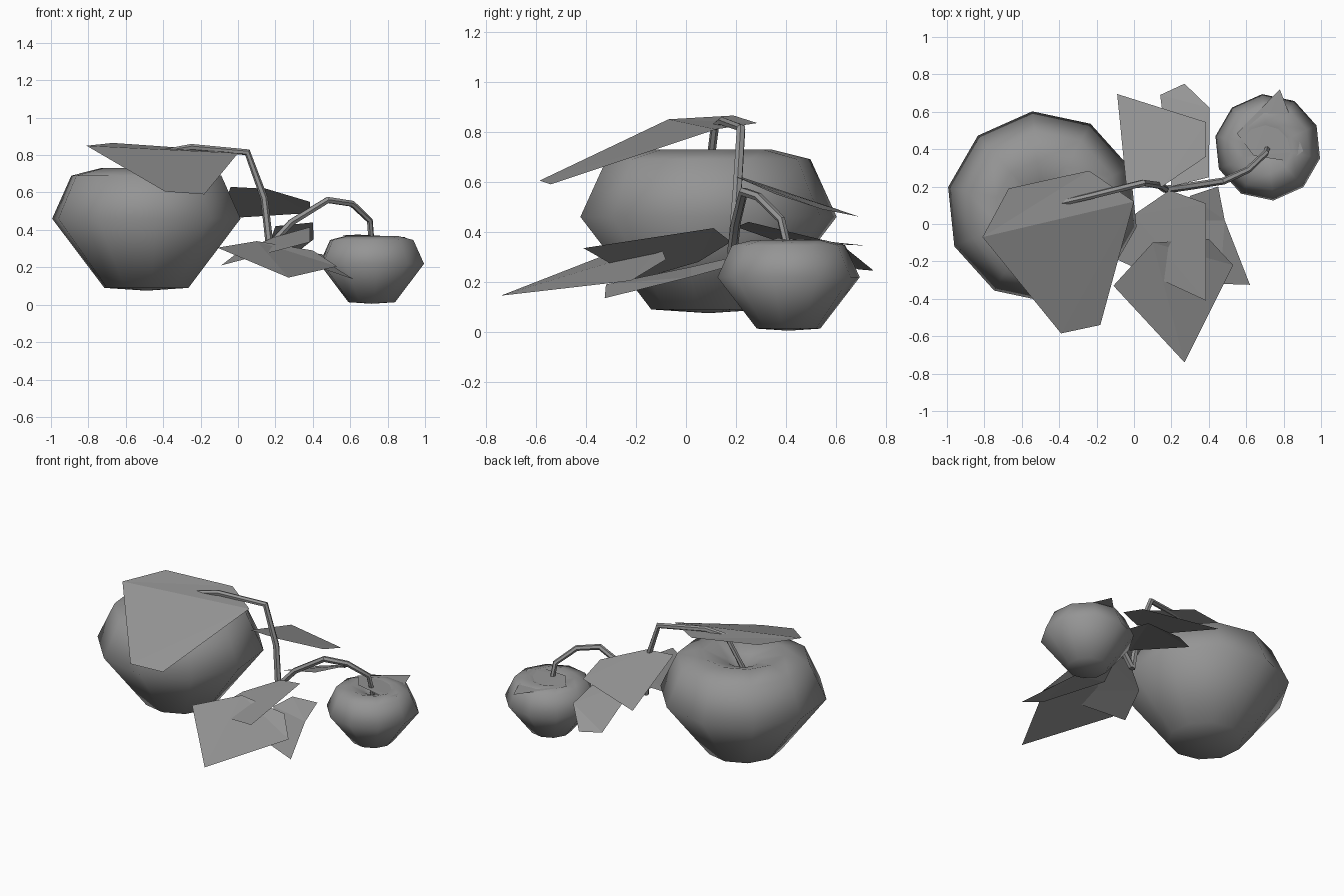
import bpy
import bmesh
import math

scene = bpy.context.scene
default_cube = bpy.data.objects.get("Cube")
if default_cube:
    bpy.data.objects.remove(default_cube, do_unlink=True)

# One matte grey for everything
grey = bpy.data.materials.new("plain grey")
grey.use_nodes = True
colour = (0.3, 0.3, 0.3, 1.0)
grey.diffuse_color = colour
shader = grey.node_tree.nodes["Principled BSDF"]
shader.inputs["Base Color"].default_value = colour
shader.inputs["Roughness"].default_value = 0.9


def finish(bm, name, smooth):
    mesh = bpy.data.meshes.new(name)
    for face in bm.faces:
        face.smooth = smooth
    bm.to_mesh(mesh)
    bm.free()
    mesh.materials.append(grey)
    obj = bpy.data.objects.new(name, mesh)
    scene.collection.objects.link(obj)
    return obj


# Ten-sided squat fruit with a dimple around the stalk
PROFILE = [(0.23, 0.015), (0.515, 0.385), (0.41, 0.615), (0.25, 0.655), (0.1, 0.6)]
SIDES = 10


def fruit(name, centre, scale):
    cx, cy, cz = centre
    bm = bmesh.new()

    def point(radius, height, angle):
        return bm.verts.new((cx + scale * radius * math.cos(angle),
                             cy + scale * radius * math.sin(angle),
                             cz + scale * height))

    angles = [math.radians(24) + math.tau * i / SIDES for i in range(SIDES)]
    rings = [[point(r, h, a) for a in angles] for r, h in PROFILE]
    bottom = point(0, 0, 0)
    top = point(0, 0.54, 0)
    for i in range(SIDES):
        j = (i + 1) % SIDES
        for low, high in zip(rings, rings[1:]):
            bm.faces.new((low[i], low[j], high[j], high[i]))
        bm.faces.new((bottom, rings[0][j], rings[0][i]))
        bm.faces.new((top, rings[-1][i], rings[-1][j]))
    bmesh.ops.recalc_face_normals(bm, faces=bm.faces[:])
    return finish(bm, name, True)


fruit("large_fruit", (-0.49, 0.09, 0.075), 1.0)
fruit("small_fruit", (0.715, 0.41, 0.005), 0.555)


# Flat, angular leaves
def leaf(name, corners):
    bm = bmesh.new()
    bm.faces.new([bm.verts.new(c) for c in corners])
    bm.normal_update()
    face = bm.faces[:][0]
    if face.normal.z < 0:
        face.normal_flip()
    bmesh.ops.triangulate(bm, faces=bm.faces[:])
    return finish(bm, name, False)


leaf("large_fruit_leaf", [(-0.81, -0.07, 0.85), (-0.67, 0.19, 0.865), (-0.24, 0.285, 0.835),
                          (0, 0.12, 0.81), (-0.18, -0.54, 0.59), (-0.39, -0.585, 0.605)])
leaf("small_fruit_leaf", [(0.55, 0.485, 0.37), (0.78, 0.72, 0.345), (0.905, 0.39, 0.36),
                          (0.83, 0.335, 0.365), (0.64, 0.365, 0.375)])
leaf("upper_back_leaf", [(-0.09, 0.695, 0.46), (0.385, 0.545, 0.49), (0.385, 0.36, 0.55),
                         (0.15, 0.2, 0.62), (-0.04, 0.19, 0.63)])
leaf("lower_back_leaf", [(0.14, 0.69, 0.25), (0.27, 0.75, 0.245), (0.405, 0.62, 0.35),
                         (0.4, 0.25, 0.44), (0.2, 0.2, 0.42)])
leaf("upper_front_leaf", [(-0.09, -0.19, 0.21), (0, 0.05, 0.28), (0.19, 0.18, 0.36),
                          (0.385, 0.11, 0.415), (0.385, -0.41, 0.335)])
leaf("lower_front_leaf", [(-0.11, -0.33, 0.305), (0.27, -0.74, 0.145), (0.53, -0.22, 0.205),
                          (0.4, -0.08, 0.29), (0.1, -0.1, 0.34)])
leaf("side_leaf", [(0.62, -0.325, 0.135), (0.46, -0.32, 0.19), (0.25, 0.02, 0.26),
                   (0.3, 0.15, 0.29), (0.45, 0.2, 0.27), (0.485, 0.02, 0.22)])


# Angular stems swept along a path, tapering toward the tip
def stem(name, path, radius, taper):
    curve = bpy.data.curves.new(name, "CURVE")
    curve.dimensions = "3D"
    curve.bevel_depth = radius
    curve.bevel_resolution = 1
    curve.use_fill_caps = True
    spline = curve.splines.new("POLY")
    spline.points.add(len(path) - 1)
    for i, (target, co) in enumerate(zip(spline.points, path)):
        target.co = (*co, 1)
        target.radius = 1 - taper * i / (len(path) - 1)
    curve.materials.append(grey)
    obj = bpy.data.objects.new(name, curve)
    scene.collection.objects.link(obj)
    bpy.ops.object.select_all(action="DESELECT")
    obj.select_set(True)
    bpy.context.view_layer.objects.active = obj
    bpy.ops.object.convert(target="MESH")
    bpy.ops.object.shade_smooth_by_angle()


stem("large_fruit_stem", [(0.17, 0.185, 0.31), (0.14, 0.205, 0.57), (0.05, 0.22, 0.815),
                          (-0.25, 0.145, 0.842), (-0.38, 0.115, 0.82), (-0.49, 0.09, 0.62)],
     0.021, 0.25)
stem("small_fruit_stem", [(0.175, 0.185, 0.32), (0.285, 0.2, 0.44), (0.48, 0.23, 0.56),
                          (0.61, 0.29, 0.54), (0.705, 0.38, 0.45), (0.715, 0.41, 0.32)],
     0.021, 0.25)
